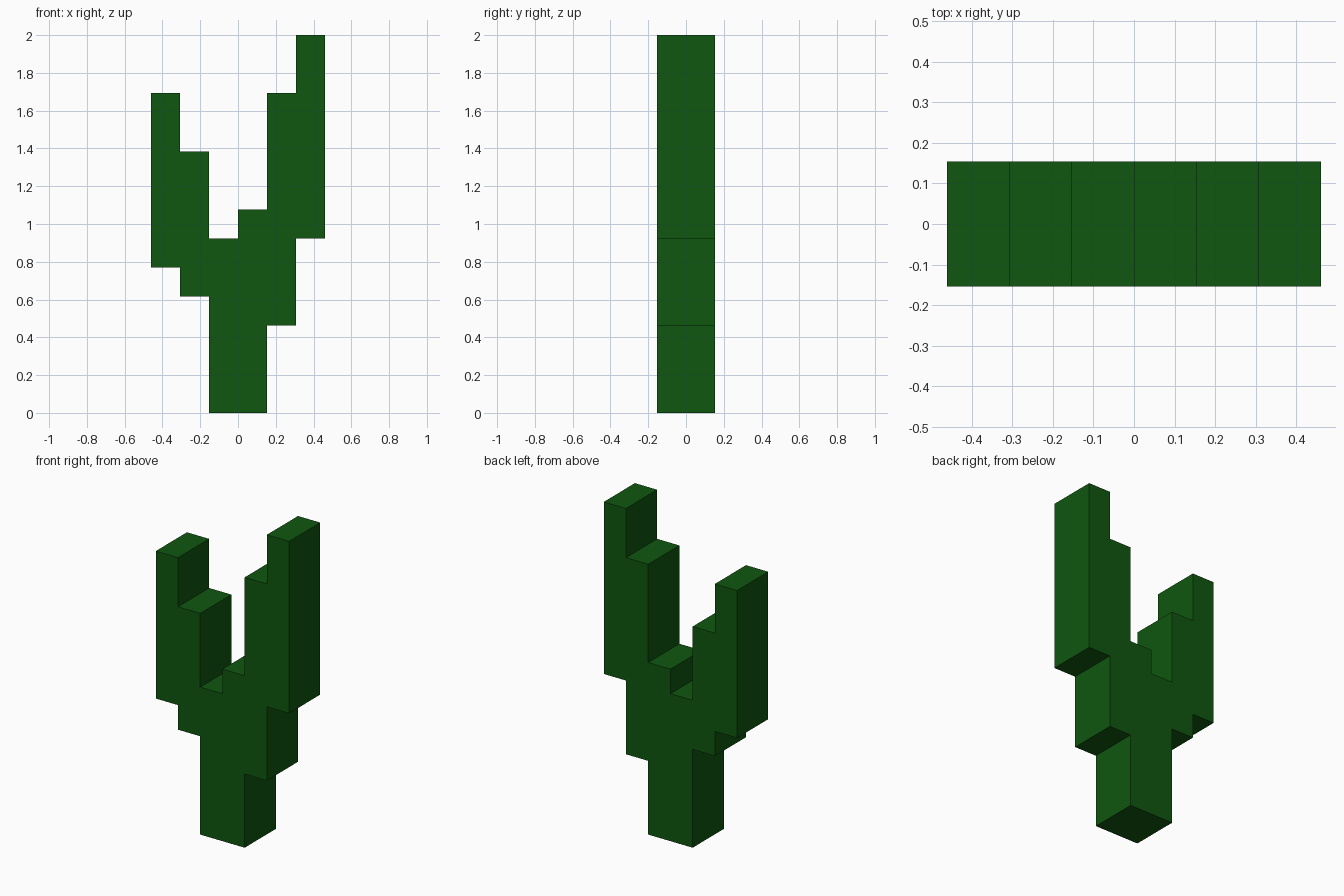
import bpy
import bmesh

cube = bpy.data.objects.get("Cube")
if cube:
    bpy.data.objects.remove(cube, do_unlink=True)

U = 2 / 13  # block size: the plant is 13 blocks tall

# Bottom and top of each one-block-wide column, from -x to +x, in blocks
COLUMNS = [(5, 11), (4, 9), (0, 6), (0, 7), (3, 11), (6, 13)]

# Flat dark green
green = bpy.data.materials.new("cactus_green")
green.use_nodes = True
colour = (0.005, 0.095, 0.005, 1)
green.diffuse_color = colour
bsdf = next(n for n in green.node_tree.nodes if n.type == 'BSDF_PRINCIPLED')
bsdf.inputs["Base Color"].default_value = colour

# Stepped outline: along the undersides, then back along the tops
lower, upper = [], []
for i, (bottom, top) in enumerate(COLUMNS):
    for x in (i - 3, i - 2):
        lower.append((x, bottom))
        upper.append((x, top))
outline = []
for p in lower + upper[::-1]:
    if p not in outline:
        outline.append(p)

# Cactus body: the outline extruded two blocks deep
bm = bmesh.new()
front = bm.faces.new([bm.verts.new((x * U, -U, z * U)) for x, z in outline])
result = bmesh.ops.extrude_face_region(bm, geom=[front], use_keep_orig=True)
back = [v for v in result["geom"] if isinstance(v, bmesh.types.BMVert)]
bmesh.ops.translate(bm, verts=back, vec=(0, 2 * U, 0))
bmesh.ops.recalc_face_normals(bm, faces=bm.faces)

mesh = bpy.data.meshes.new("cactus_body")
bm.to_mesh(mesh)
bm.free()
mesh.materials.append(green)
body = bpy.data.objects.new("cactus_body", mesh)
bpy.context.collection.objects.link(body)
